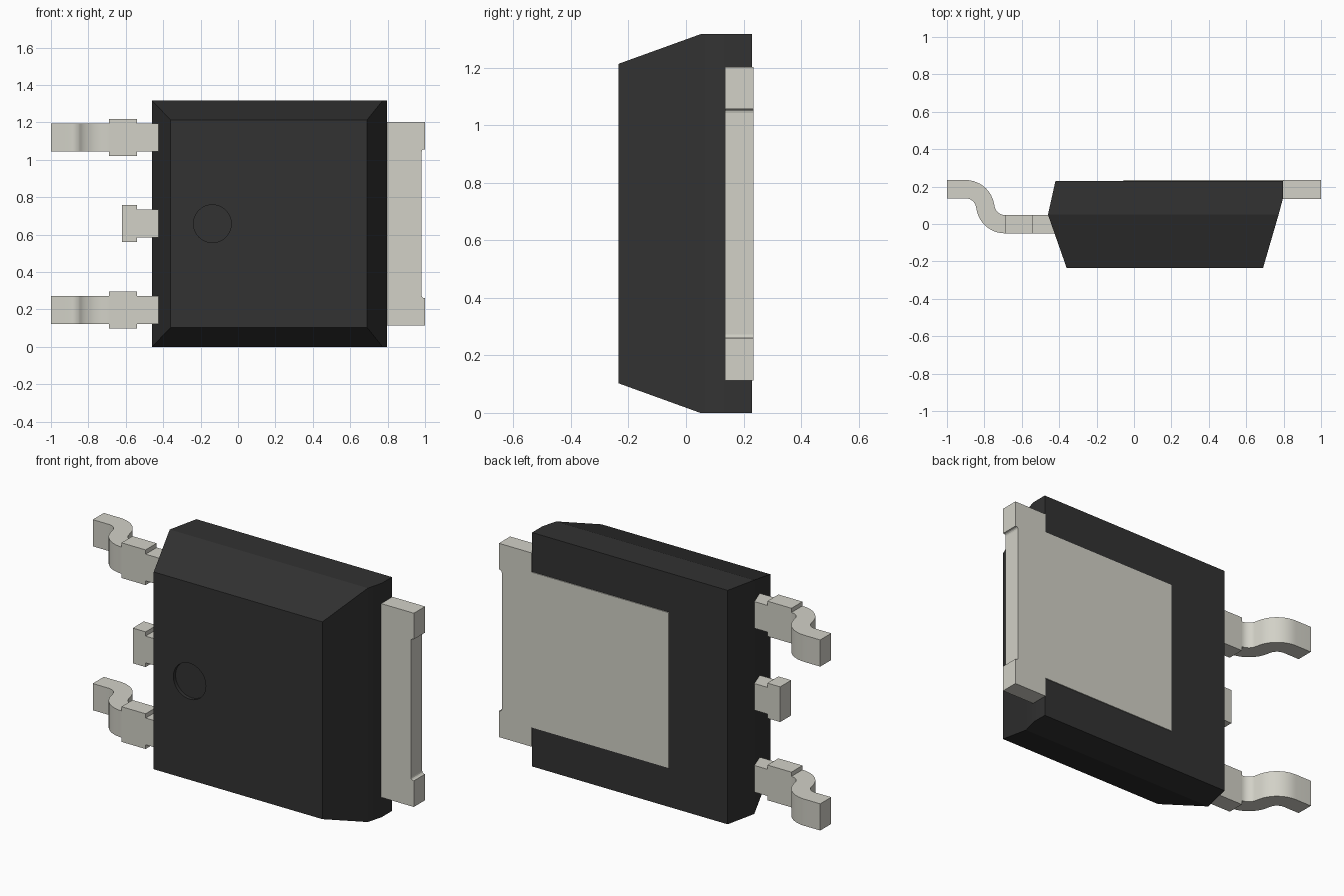
import bpy, bmesh, math
from mathutils import Vector

if "Cube" in bpy.data.objects:
    bpy.data.objects.remove(bpy.data.objects["Cube"])


def material(name, rgb):
    m = bpy.data.materials.new(name)
    m.diffuse_color = (*rgb, 1.0)
    m.use_nodes = True
    m.node_tree.nodes["Principled BSDF"].inputs["Base Color"].default_value = m.diffuse_color
    return m


BLACK = material("black_plastic", (0.032, 0.032, 0.032))
METAL = material("tinned_metal", (0.645, 0.638, 0.572))
MID_Z = 0.658


def add_prism(bm, pts, axis, a, b):
    """Extrude a flat profile: (x, y) points along z, or (x, z) points along y."""
    if axis == 'z':
        place = lambda p, t: (p[0], p[1], t)
    else:
        place = lambda p, t: (p[0], t, p[1])
    lo = [bm.verts.new(place(p, a)) for p in pts]
    hi = [bm.verts.new(place(p, b)) for p in pts]
    bm.faces.new(lo)
    bm.faces.new(hi[::-1])
    n = len(pts)
    for i in range(n):
        j = (i + 1) % n
        bm.faces.new((lo[i], hi[i], hi[j], lo[j]))


def finish(bm, name, mat):
    bmesh.ops.recalc_face_normals(bm, faces=bm.faces)
    me = bpy.data.meshes.new(name)
    bm.to_mesh(me)
    bm.free()
    me.materials.append(mat)
    ob = bpy.data.objects.new(name, me)
    bpy.context.collection.objects.link(ob)
    return ob


def select_only(ob):
    bpy.ops.object.select_all(action='DESELECT')
    ob.select_set(True)
    bpy.context.view_layer.objects.active = ob


# Moulded body: rectangular sections (y, x0, x1, z0, z1) from front to back
sections = [(-0.235, -0.36, 0.69, 0.103, 1.213),
            (0.05, -0.46, 0.773, 0.0, 1.316),
            (0.14, -0.44, 0.797, 0.0, 1.316),
            (0.23, -0.42, 0.797, 0.0, 1.316)]
bm = bmesh.new()
rings = [[bm.verts.new(c) for c in ((x0, y, z0), (x1, y, z0), (x1, y, z1), (x0, y, z1))]
         for y, x0, x1, z0, z1 in sections]
bm.faces.new(rings[0])
bm.faces.new(rings[-1][::-1])
for r, s in zip(rings, rings[1:]):
    for i in range(4):
        j = (i + 1) % 4
        bm.faces.new((r[i], s[i], s[j], r[j]))
body = finish(bm, "moulded_body", BLACK)

# Shallow round pin mark cut into the front
bm = bmesh.new()
circle = [(-0.137 + 0.101 * math.cos(k * math.tau / 48),
           MID_Z + 0.101 * math.sin(k * math.tau / 48)) for k in range(48)]
add_prism(bm, circle, 'y', -0.30, -0.215)
cutter = finish(bm, "pin_mark_cutter", BLACK)
cutter.hide_render = True
mod = body.modifiers.new("pin_mark", 'BOOLEAN')
mod.operation = 'DIFFERENCE'
mod.solver = 'EXACT'
mod.object = cutter
select_only(body)
bpy.ops.object.modifier_apply(modifier=mod.name)
bpy.data.objects.remove(cutter)
bpy.ops.object.shade_smooth_by_angle(angle=math.radians(15))

# Heat tab: narrow pad set in the back, wide tongue with a notched outer edge
half = [(-0.057, 0.437), (0.797, 0.437), (0.797, 0.545), (1.0, 0.545), (1.0, 0.398)]
half += [(0.995 - 0.013 * math.sin(t), 0.385 + 0.013 * math.cos(t))
         for t in (0, math.pi / 6, math.pi / 3, math.pi / 2)]
outline = [(x, MID_Z + d) for x, d in half] + [(x, MID_Z - d) for x, d in reversed(half)]
bm = bmesh.new()
add_prism(bm, outline, 'y', 0.135, 0.235)
finish(bm, "heat_tab", METAL)

# Leads: S-bend centre line made of two arcs, thickened to a side profile
T = 0.049
R, BEND, STEPS = 0.105, math.radians(75), 10
top_y, low_y = 0.186, -0.001
centre = [(Vector((-1.0, top_y)), 0.0)]
for k in range(STEPS + 1):
    a = BEND * k / STEPS
    centre.append((Vector((-0.90 + R * math.sin(a), top_y - R + R * math.cos(a))), a))
for k in range(STEPS + 1):
    a = BEND * (1 - k / STEPS)
    centre.append((Vector((-0.69 - R * math.sin(a), low_y + R - R * math.cos(a))), a))
offset = lambda p, a, d: p + d * Vector((math.sin(a), math.cos(a)))
s_bend = ([offset(p, a, T) for p, a in centre]
          + [offset(p, a, -T) for p, a in reversed(centre)])


def strip(x0, x1):
    return [(x0, low_y - T), (x1, low_y - T), (x1, low_y + T), (x0, low_y + T)]


def lead(name, z, pad_start, bent):
    bm = bmesh.new()
    if bent:
        add_prism(bm, s_bend, 'z', z - 0.075, z + 0.075)
    add_prism(bm, strip(pad_start, -0.54), 'z', z - 0.099, z + 0.099)
    add_prism(bm, strip(-0.54, -0.38), 'z', z - 0.075, z + 0.075)
    ob = finish(bm, name, METAL)
    select_only(ob)
    bpy.ops.object.shade_smooth_by_angle(angle=math.radians(30))


lead("lower_lead", MID_Z - 0.461, -0.69, True)
lead("middle_lead_stub", MID_Z, -0.62, False)
lead("upper_lead", MID_Z + 0.461, -0.69, True)
